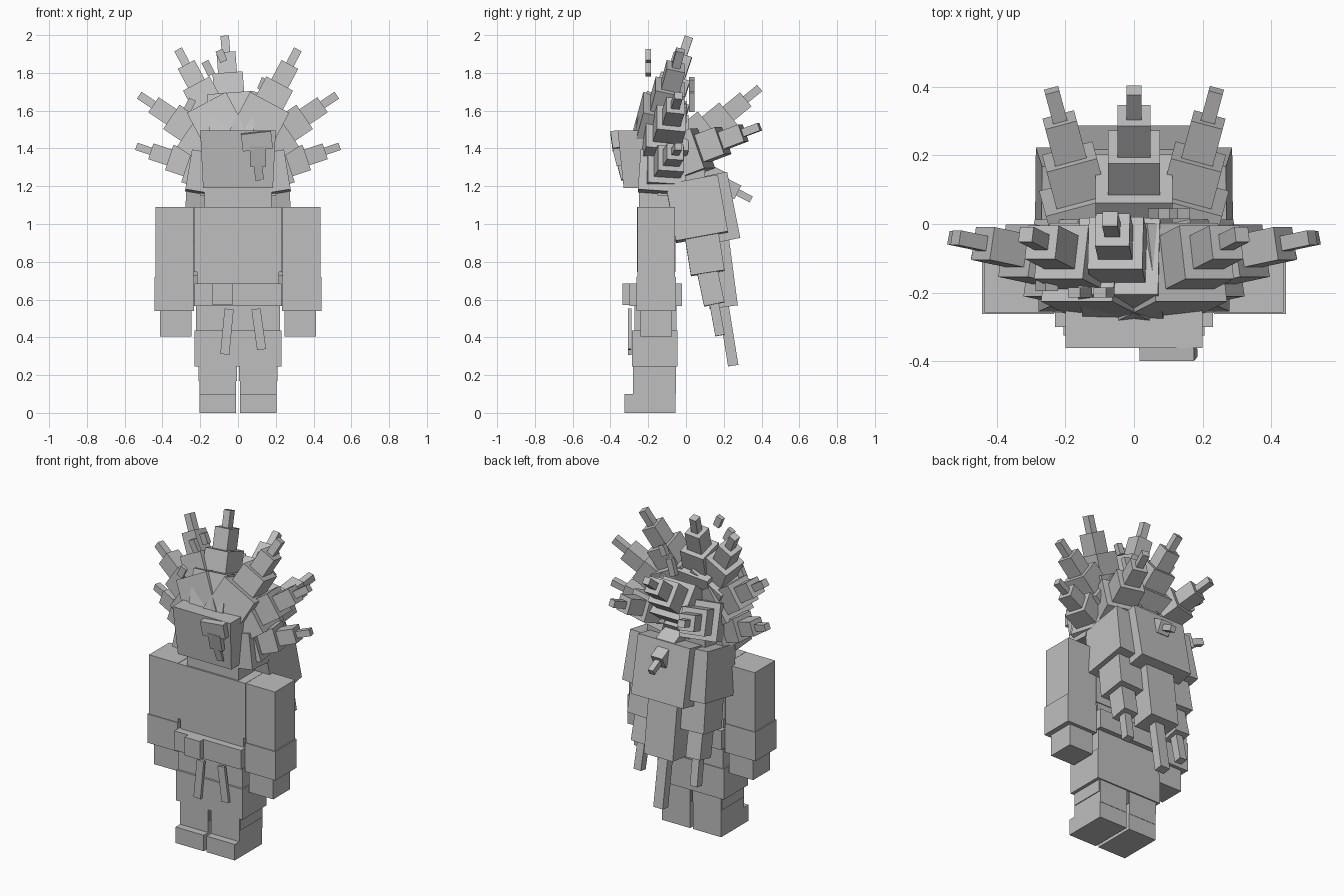
import bpy, bmesh, math
from mathutils import Vector, Matrix

if "Cube" in bpy.data.objects:
    bpy.data.objects.remove(bpy.data.objects["Cube"])

grey = bpy.data.materials.new("plain_grey")
grey.diffuse_color = (0.52, 0.52, 0.52, 1)
grey.use_nodes = True
grey.node_tree.nodes["Principled BSDF"].inputs["Base Color"].default_value = grey.diffuse_color


def hexa(name, bottom, top):
    """Block between two rectangles: (x0, x1, y0, y1, z)."""
    bm = bmesh.new()
    rings = []
    for x0, x1, y0, y1, z in (bottom, top):
        rings.append([bm.verts.new(p) for p in
                      ((x0, y0, z), (x1, y0, z), (x1, y1, z), (x0, y1, z))])
    b, t = rings
    bm.faces.new(b[::-1])
    bm.faces.new(t)
    for i in range(4):
        j = (i + 1) % 4
        bm.faces.new((b[i], b[j], t[j], t[i]))
    return finish(name, bm)


def finish(name, bm):
    mesh = bpy.data.meshes.new(name)
    bm.to_mesh(mesh)
    bm.free()
    mesh.materials.append(grey)
    ob = bpy.data.objects.new(name, mesh)
    bpy.context.collection.objects.link(ob)
    return ob


def box(name, x0, x1, y0, y1, z0, z1):
    return hexa(name, (x0, x1, y0, y1, z0), (x0, x1, y0, y1, z1))


def beam(name, a, b, w, d, ref=(0, 1, 0)):
    """Box running from a to b; w is its width across ref, d its depth along ref."""
    a, b = Vector(a), Vector(b)
    axis = (b - a).normalized()
    side = axis.cross(Vector(ref)).normalized()
    depth = axis.cross(side).normalized()
    m = Matrix((side, depth, axis)).transposed().to_4x4()
    m.translation = (a + b) / 2
    bm = bmesh.new()
    bmesh.ops.create_cube(bm, size=1, matrix=m @ Matrix.Diagonal((w, d, (b - a).length, 1)))
    return finish(name, bm)


def spike(name, root, tip, size=1.0, ref=(0, 1, 0), start=0.1):
    """Telescoping hair spike made of four shrinking blocks."""
    root, tip = Vector(root), Vector(tip)
    axis = (tip - root).normalized()
    length = (tip - root).length
    for i, (back, w) in enumerate(((0.35, 0.235), (0.225, 0.16), (0.10, 0.10), (0.0, 0.045))):
        end = length - back * size
        if end > start + 0.01:
            beam(f"{name}_{i}", root + axis * max(0, start - 0.03), root + axis * end,
                 w * size, w * size, ref)
            start = end


def lock(name, points, sizes):
    """Hanging hair lock: chain of shrinking blocks."""
    for i, (w, d) in enumerate(sizes):
        a, b = Vector(points[i]), Vector(points[i + 1])
        if i:
            a = a - (b - a).normalized() * 0.02
        beam(f"{name}_{i}", a, b, w, d)


# Legs, boots, arms and hands
for s, n in ((-1, "left"), (1, "right")):
    def sbox(name, x0, x1, *r):
        box(f"{n}_{name}", min(s * x0, s * x1), max(s * x0, s * x1), *r)
    sbox("boot_toe", 0.01, 0.205, -0.325, -0.055, 0, 0.10)
    sbox("boot", 0.01, 0.205, -0.28, -0.053, 0.10, 0.25)
    sbox("trouser_cuff", 0.005, 0.21, -0.275, -0.057, 0.17, 0.26)
    sbox("upper_sleeve", 0.235, 0.436, -0.258, -0.057, 0.70, 1.09)
    sbox("lower_sleeve", 0.233, 0.443, -0.263, -0.053, 0.54, 0.72)
    sbox("hand", 0.245, 0.412, -0.24, -0.075, 0.405, 0.54)

# Trousers, jacket and belt
box("trousers", -0.23, 0.23, -0.285, -0.045, 0.245, 0.435)
box("jacket_hem", -0.222, 0.222, -0.272, -0.05, 0.43, 0.57)
box("belt", -0.23, 0.23, -0.30, -0.02, 0.565, 0.685)
box("waist", -0.218, 0.218, -0.255, -0.06, 0.68, 0.75)
box("torso", -0.233, 0.233, -0.26, -0.055, 0.745, 1.09)
box("belt_knot", -0.135, -0.03, -0.335, -0.29, 0.57, 0.685)
beam("belt_ribbon_a", (-0.047, -0.297, 0.55), (-0.07, -0.297, 0.31), 0.048, 0.018)
beam("belt_ribbon_b", (0.095, -0.297, 0.55), (0.125, -0.297, 0.335), 0.048, 0.018)

# Head slightly leaning forward, neck below, hair mass behind
hexa("head", (-0.185, 0.185, -0.33, 0.0, 1.19), (-0.2, 0.2, -0.362, 0.0, 1.495))
box("neck", -0.178, 0.178, -0.25, -0.05, 1.09, 1.2)
box("hair_back", -0.2, 0.2, -0.15, 0.1, 1.15, 1.46)

# Fringe lock over the forehead
lock("fringe", [(0.095, -0.38, 1.485), (0.105, -0.368, 1.395), (0.105, -0.347, 1.31),
                (0.115, -0.328, 1.235)],
     [(0.16, 0.04), (0.085, 0.04), (0.045, 0.03)])

# Crown of front spikes
spike("top_spike", (-0.02, -0.20, 1.34), (-0.07, 0.015, 1.99))
for s, n in ((-1, "left"), (1, "right")):
    spike(f"{n}_upper_spike", (0, -0.19, 1.33), (s * 0.315, -0.03, 1.92))
    spike(f"{n}_middle_spike", (0, -0.15, 1.33), (s * 0.52, -0.04, 1.68), 0.97)
    spike(f"{n}_lower_spike", (s * 0.06, -0.14, 1.25), (s * 0.535, -0.04, 1.41), 0.88)
    beam(f"{n}_cheek_hair", (s * 0.19, -0.16, 1.38), (s * 0.225, -0.175, 1.17), 0.11, 0.16)
    # Back side spikes
    spike(f"{n}_back_spike", (s * 0.13, -0.02, 1.36), (s * 0.24, 0.39, 1.515), 0.95, (0, 0, 1), 0.03)
    # Side locks down the back
    lock(f"{n}_back_lock",
         [(s * 0.16, 0.03, 1.23), (s * 0.178, 0.085, 0.93), (s * 0.185, 0.115, 0.74),
          (s * 0.19, 0.15, 0.575), (s * 0.195, 0.18, 0.41)],
         [(0.22, 0.28), (0.16, 0.18), (0.10, 0.11), (0.05, 0.05)])

# Centre back spikes and the long centre lock
spike("centre_back_spike", (0, -0.05, 1.36), (0, 0.39, 1.72), 0.95, (0, 0, 1), 0.03)
spike("low_back_spike", (0, 0.02, 1.30), (0, 0.345, 1.13), 0.8, (0, 0, 1), 0.03)
lock("centre_back_lock",
     [(0, 0.085, 1.25), (0, 0.155, 0.90), (0, 0.20, 0.56), (0, 0.25, 0.25)],
     [(0.36, 0.27), (0.20, 0.15), (0.065, 0.055)])

# Thin loose strands around the crown
for n, a, b in (("a", (-0.14, -0.2, 1.79), (-0.175, -0.2, 1.86)),
                ("b", (-0.075, -0.2, 1.86), (-0.10, -0.2, 1.92)),
                ("c", (0.12, 0.03, 1.71), (0.145, 0.03, 1.77)),
                ("d", (0.06, 0.03, 1.60), (0.09, 0.03, 1.70)),
                ("e", (-0.27, -0.18, 1.60), (-0.24, -0.18, 1.66))):
    beam(f"loose_strand_{n}", a, b, 0.04, 0.03)
